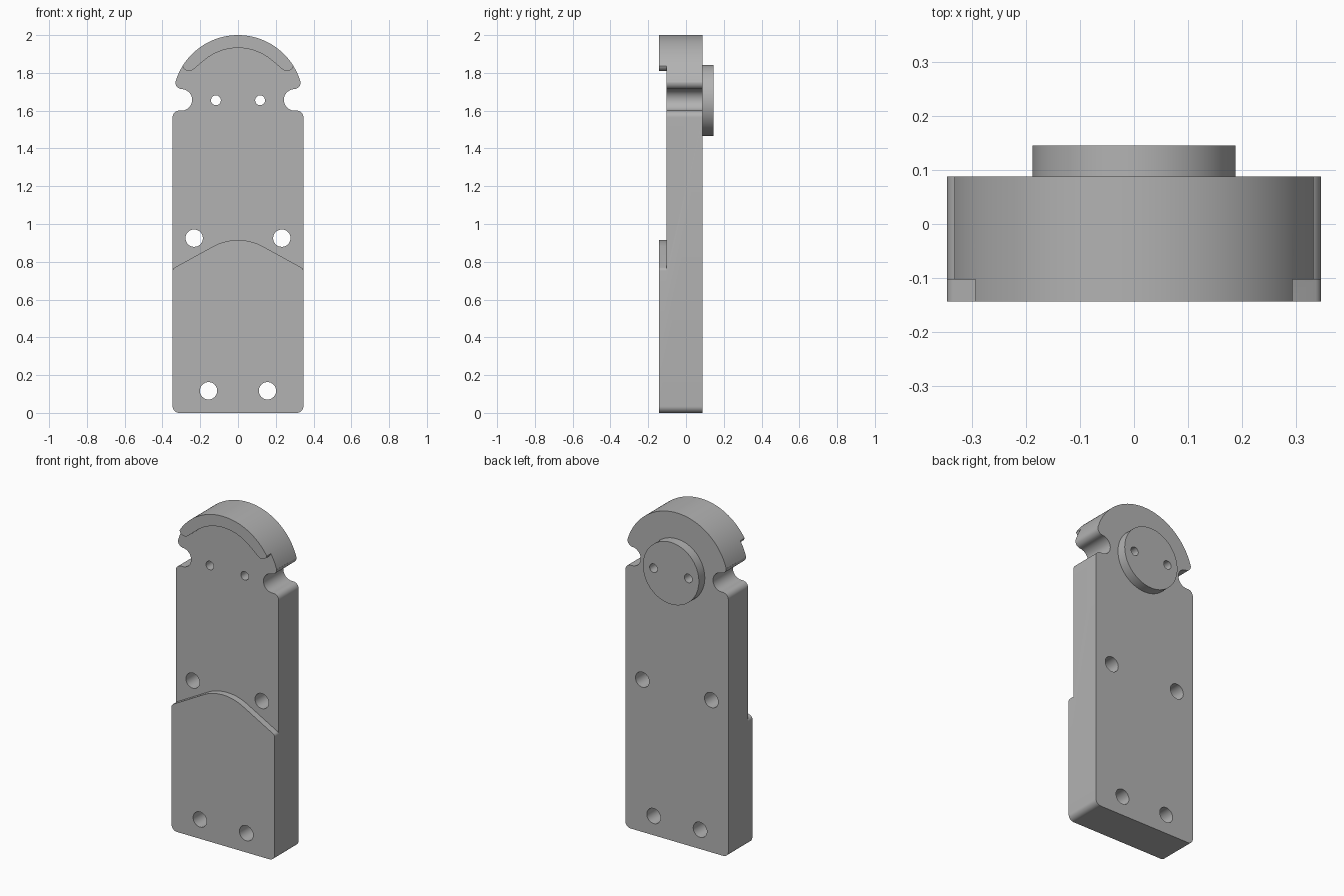
import bpy, bmesh
from math import cos, sin, radians

cube = bpy.data.objects.get("Cube")
if cube:
    bpy.data.objects.remove(cube, do_unlink=True)

grey = bpy.data.materials.new("plain grey")
grey.use_nodes = True
colour = (0.45, 0.45, 0.45, 1)
grey.diffuse_color = colour
grey.node_tree.nodes["Principled BSDF"].inputs["Base Color"].default_value = colour

HEAD_Z, HEAD_R = 1.655, 0.345      # centre and radius of the round head
FRONT, RECESS, BACK, DISC_BACK = -0.143, -0.103, 0.088, 0.145


def arc(cx, cz, r, start, end, n=10):
    angles = [radians(start + (end - start) * i / n) for i in range(n + 1)]
    return [(cx + r * cos(a), cz + r * sin(a)) for a in angles]


def mirrored(half):
    """Close a right-hand outline with its left-hand mirror image."""
    return half + [(-x, z) for x, z in reversed(half) if abs(x) > 1e-5]


def hole_pair(x, z, r):
    return [arc(side * x, z, r, 0, 360, 32)[:-1] for side in (-1, 1)]


def extrude_profile(name, outlines, y0, y1):
    """Extrude x/z outlines (inner ones become holes) from y0 to y1."""
    curve = bpy.data.curves.new(name, "CURVE")
    curve.dimensions = "2D"
    curve.fill_mode = "BOTH"
    curve.extrude = (y1 - y0) / 2
    for points in outlines:
        spline = curve.splines.new("POLY")
        spline.points.add(len(points) - 1)
        for p, (x, z) in zip(spline.points, points):
            p.co = (x, z, 0, 1)
        spline.use_cyclic_u = True
    source = bpy.data.objects.new(name + "_profile", curve)
    bpy.context.collection.objects.link(source)
    bpy.context.view_layer.update()
    graph = bpy.context.evaluated_depsgraph_get()
    mesh = bpy.data.meshes.new_from_object(source.evaluated_get(graph))
    bpy.data.objects.remove(source, do_unlink=True)

    # stand the profile upright and weld it into a closed solid
    bm = bmesh.new()
    bm.from_mesh(mesh)
    for v in bm.verts:
        x, z, depth = v.co
        v.co = (x, (y0 + y1) / 2 - depth, z)
    bmesh.ops.remove_doubles(bm, verts=bm.verts, dist=1e-5)
    bmesh.ops.recalc_face_normals(bm, faces=bm.faces)
    bm.to_mesh(mesh)
    bm.free()
    mesh.materials.clear()
    mesh.materials.append(grey)
    obj = bpy.data.objects.new(name, mesh)
    bpy.context.collection.objects.link(obj)
    return obj


def activate(obj):
    bpy.ops.object.select_all(action="DESELECT")
    obj.select_set(True)
    bpy.context.view_layer.objects.active = obj


# Body: rounded plate, side notches and round head
body_half = (
    arc(0.311, 0.035, 0.035, -90, 0)
    + arc(0.311, 1.565, 0.035, 0, 90)
    + arc(0.3, 1.657, 0.057, -90, -270, 24)
    + arc(0.296, 1.75, 0.036, -90, 0)[1:]
    + arc(0, HEAD_Z, HEAD_R, 16, 90, 32)
)
pin_holes = hole_pair(0.117, HEAD_Z, 0.026)
bolt_holes = hole_pair(0.232, 0.925, 0.046) + hole_pair(0.156, 0.117, 0.046)
body = extrude_profile("body", [mirrored(body_half)] + pin_holes + bolt_holes, FRONT, BACK)

# Front recess between the arched lower panel and the crest
recess_half = (
    arc(0, 0.638, 0.277, 90, 60, 14)
    + arc(0.326, 0.752, 0.02, 60, 0, 6)
    + [(0.45, 0.752), (0.45, 1.845)]
    + arc(0.259, 1.845, 0.035, 0, -129, 14)
    + arc(0, HEAD_Z, 0.277, 51, 90, 16)
)
cutter = extrude_profile("recess_cutter", [mirrored(recess_half)], FRONT - 0.1, RECESS)
cutter.hide_render = True
activate(body)
cut = body.modifiers.new("front_recess", "BOOLEAN")
cut.operation = "DIFFERENCE"
cut.solver = "EXACT"
cut.object = cutter
bpy.ops.object.modifier_apply(modifier=cut.name)
bpy.data.objects.remove(cutter, do_unlink=True)

# Round boss on the back, pierced by the same pin holes
disc = extrude_profile("back_disc", [arc(0, HEAD_Z, 0.188, 0, 360, 72)[:-1]] + pin_holes,
                       BACK, DISC_BACK)

for obj in (body, disc):
    activate(obj)
    bpy.ops.object.shade_smooth_by_angle(angle=radians(30))
